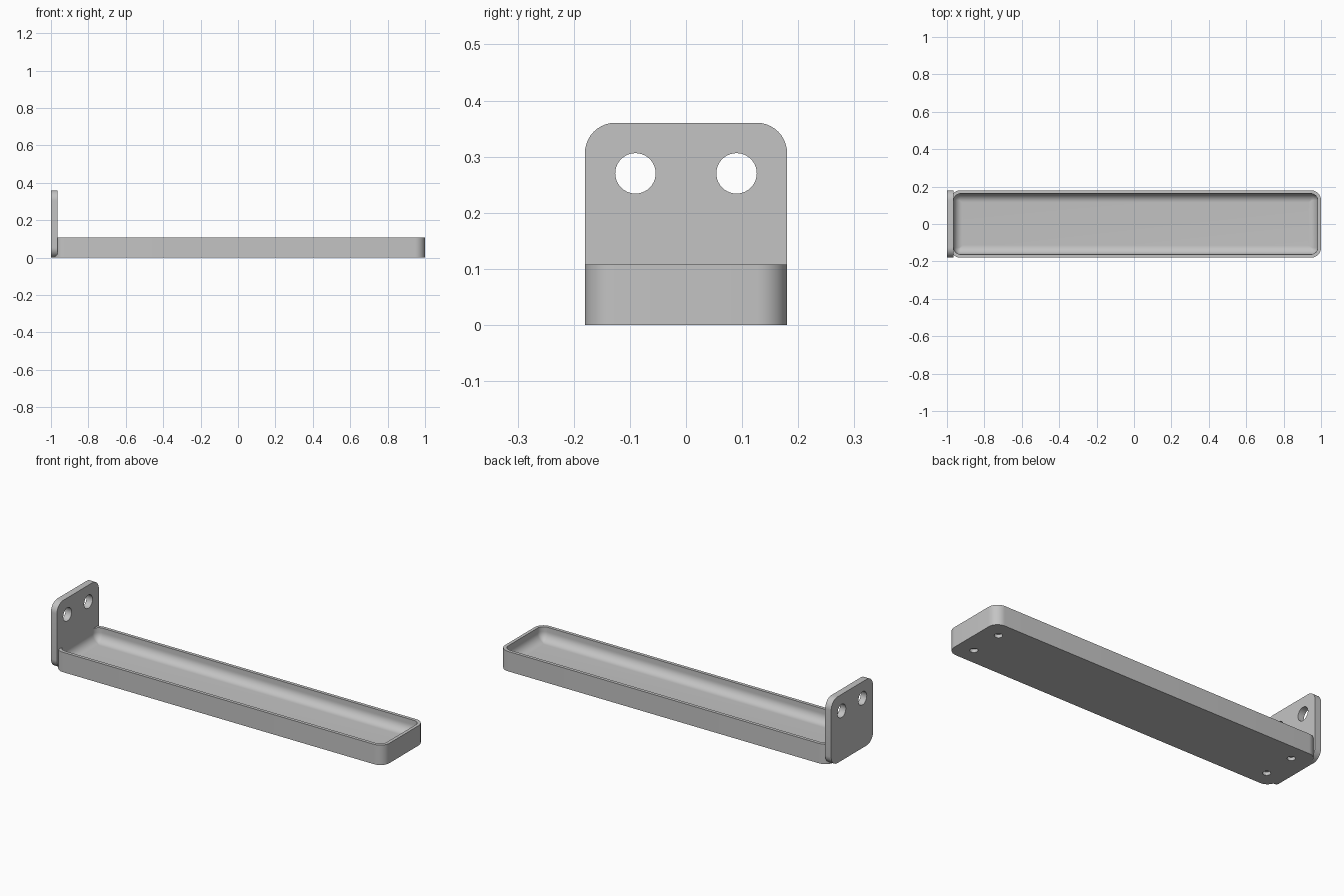
import bpy
import bmesh
from math import cos, sin, pi, radians
from mathutils import Matrix, Vector

if "Cube" in bpy.data.objects:
    bpy.data.objects.remove(bpy.data.objects["Cube"], do_unlink=True)

MM = 2 / 111                       # the shelf is 111 units long
WIDTH, HEIGHT = 20 * MM, 6 * MM
WALL, FLOOR, PLATE = 1 * MM, 2 * MM, 2 * MM
CORNER, FILLET = 3 * MM, 2.6 * MM
LENGTH = 110 * MM
TRAY_X = 1 - LENGTH / 2

grey = bpy.data.materials.new("grey plastic")
grey.use_nodes = True
colour = (0.55, 0.55, 0.55, 1)
grey.diffuse_color = colour
grey.node_tree.nodes["Principled BSDF"].inputs["Base Color"].default_value = colour


def rounded_rect(half_a, half_b, radius, steps=10):
    """Outline points, counter-clockwise."""
    points = []
    for k, (sa, sb) in enumerate([(1, 1), (-1, 1), (-1, -1), (1, -1)]):
        for i in range(steps + 1):
            t = (k + i / steps) * pi / 2
            points.append((sa * (half_a - radius) + radius * cos(t),
                           sb * (half_b - radius) + radius * sin(t)))
    return points


def loft(name, rings):
    """Skin a stack of matching rings and cap both ends."""
    bm = bmesh.new()
    loops = [[bm.verts.new(p) for p in ring] for ring in rings]
    count = len(loops[0])
    for low, high in zip(loops, loops[1:]):
        for i in range(count):
            j = (i + 1) % count
            bm.faces.new((low[i], low[j], high[j], high[i]))
    bm.faces.new(loops[0][::-1])
    bm.faces.new(loops[-1])
    bmesh.ops.recalc_face_normals(bm, faces=bm.faces)
    mesh = bpy.data.meshes.new(name)
    bm.to_mesh(mesh)
    bm.free()
    mesh.materials.append(grey)
    obj = bpy.data.objects.new(name, mesh)
    bpy.context.collection.objects.link(obj)
    return obj


def drill(obj, centres, radius, depth, turn=Matrix()):
    """Cut round holes, then shade the part smooth with sharp edges kept."""
    bm = bmesh.new()
    for centre in centres:
        bmesh.ops.create_cone(bm, cap_ends=True, segments=40, radius1=radius,
                              radius2=radius, depth=depth,
                              matrix=Matrix.Translation(Vector(centre)) @ turn)
    mesh = bpy.data.meshes.new("hole_cutter")
    bm.to_mesh(mesh)
    bm.free()
    mesh.materials.append(grey)
    cutter = bpy.data.objects.new("hole_cutter", mesh)
    cutter.hide_render = True
    bpy.context.collection.objects.link(cutter)
    cut = obj.modifiers.new("holes", 'BOOLEAN')
    cut.operation, cut.solver, cut.object = 'DIFFERENCE', 'EXACT', cutter
    bpy.ops.object.select_all(action='DESELECT')
    bpy.context.view_layer.objects.active = obj
    obj.select_set(True)
    bpy.ops.object.modifier_apply(modifier=cut.name)
    bpy.data.objects.remove(cutter, do_unlink=True)
    bpy.ops.object.shade_smooth_by_angle(angle=radians(35))


# Tray: outer wall, rim, inner wall and a filleted floor
def tray_ring(inset, z):
    outline = rounded_rect(LENGTH / 2 - inset, WIDTH / 2 - inset,
                           max(CORNER - inset, 0.004))
    return [(x + TRAY_X, y, z) for x, y in outline]


rings = [tray_ring(0, 0), tray_ring(0, HEIGHT), tray_ring(WALL, HEIGHT)]
for i in range(11):
    t = i / 10 * pi / 2
    rings.append(tray_ring(WALL + FILLET * (1 - cos(t)),
                           FLOOR + FILLET * (1 - sin(t))))
tray = loft("tray", rings)

# Four shallow sockets under the tray
drill(tray, [(TRAY_X + sx * 50 * MM, sy * 5 * MM, 0)
             for sx in (-1, 1) for sy in (-1, 1)], 1.1 * MM, 2 * MM)

# Upright mounting plate with two through holes
outline = rounded_rect(WIDTH / 2, WIDTH / 2, CORNER)
plate = loft("mounting_plate", [[(x, y, z + WIDTH / 2) for y, z in outline]
                                for x in (-1, -1 + PLATE)])
drill(plate, [(-1 + PLATE / 2, s * 5 * MM, 15 * MM) for s in (-1, 1)],
      2 * MM, PLATE * 2, Matrix.Rotation(pi / 2, 4, 'Y'))
